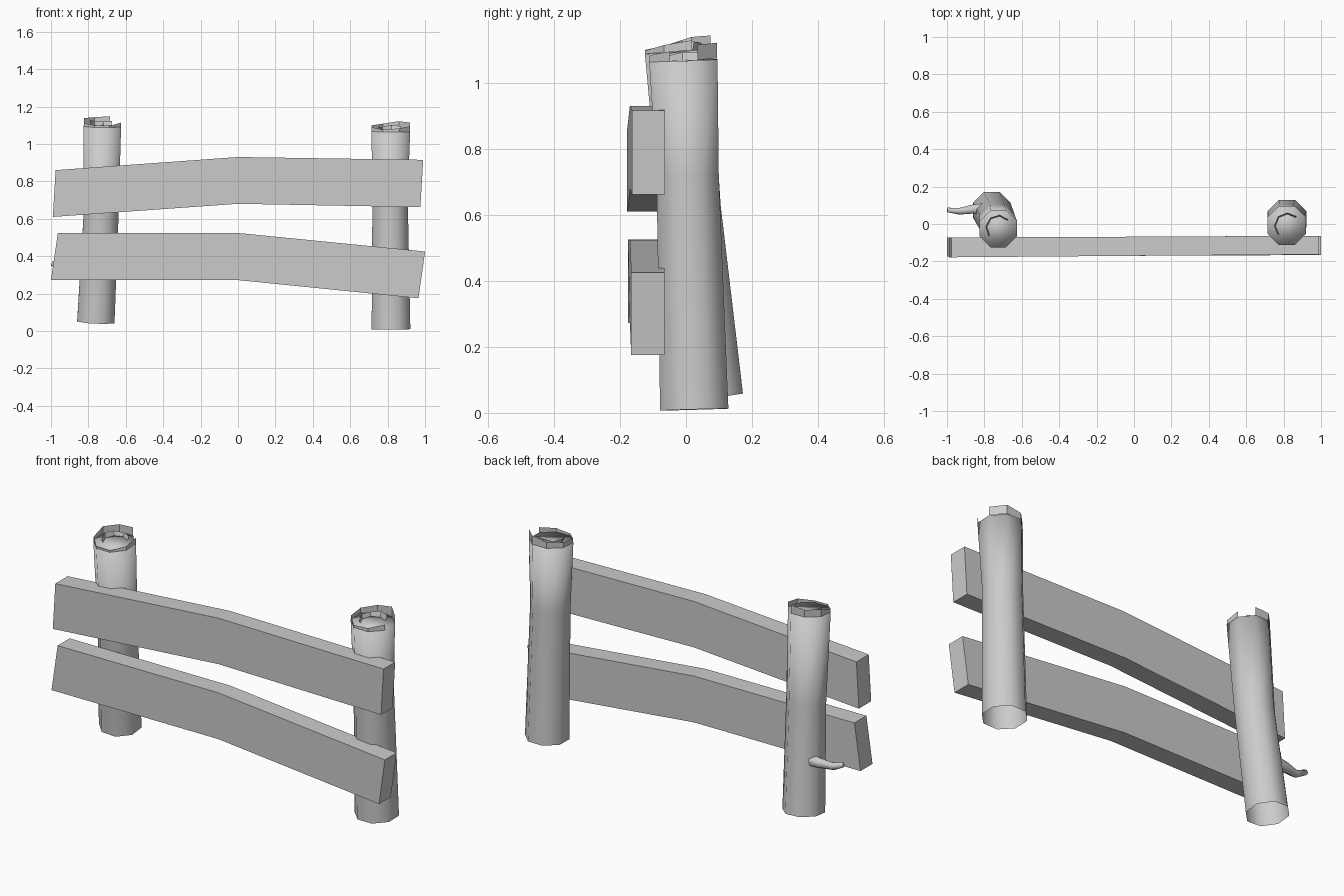
import bpy, bmesh, math
from mathutils import Vector

if "Cube" in bpy.data.objects:
    bpy.data.objects.remove(bpy.data.objects["Cube"])


def finish(name, bm, smooth=None):
    mesh = bpy.data.meshes.new(name)
    bm.to_mesh(mesh)
    bm.free()
    ob = bpy.data.objects.new(name, mesh)
    bpy.context.collection.objects.link(ob)
    if smooth is not None:
        for p in mesh.polygons:
            p.use_smooth = True
        if smooth < 180:
            bpy.ops.object.select_all(action='DESELECT')
            ob.select_set(True)
            bpy.context.view_layer.objects.active = ob
            bpy.ops.object.shade_smooth_by_angle(angle=math.radians(smooth))
    return ob


def tube(name, path, radii, sides, side_axis, turn=0.0):
    """Low-poly tube along a path, open at the start and capped at the end."""
    bm = bmesh.new()
    pts = [Vector(p) for p in path]
    rings = []
    for i, (p, r) in enumerate(zip(pts, radii)):
        d = (pts[min(i + 1, len(pts) - 1)] - pts[max(i - 1, 0)]).normalized()
        u = (Vector(side_axis) - d * d.dot(Vector(side_axis))).normalized()
        v = d.cross(u)
        ring = []
        for k in range(sides):
            a = 2 * math.pi * k / sides + turn
            ring.append(bm.verts.new(p + (u * math.cos(a) + v * math.sin(a)) * r))
        rings.append(ring)
    for a, b in zip(rings, rings[1:]):
        for k in range(sides):
            n = (k + 1) % sides
            bm.faces.new((a[k], a[n], b[n], b[k]))
    bm.faces.new(rings[-1])
    return finish(name, bm, 180)


def bark_strip(name, centre, slope, start, heights, radius, flare=0.0, step=45):
    """Thin upright strip of splintered bark following the post rim."""
    bm = bmesh.new()
    c = Vector(centre)
    cols = []
    for i, h in enumerate(heights):
        a = math.radians(start + step * i)
        d = Vector((math.cos(a), math.sin(a), 0))
        low = c + d * radius
        low.z += slope * d.y * radius
        cols.append((bm.verts.new(low), bm.verts.new(low + d * flare + Vector((0, 0, h)))))
    for a, b in zip(cols, cols[1:]):
        bm.faces.new((a[0], b[0], b[1], a[1]))
    finish(name, bm)


def plank(name, sections):
    """Bent board: each section is (bottom x, bottom z, top x, top z, front y, back y)."""
    bm = bmesh.new()
    rings = [[bm.verts.new(p) for p in ((xb, f, zb), (xb, b, zb), (xt, b, zt), (xt, f, zt))]
             for xb, zb, xt, zt, f, b in sections]
    for a, b in zip(rings, rings[1:]):
        for k in range(4):
            n = (k + 1) % 4
            bm.faces.new((a[k], a[n], b[n], b[k]))
    bm.faces.new(rings[0])
    bm.faces.new(rings[-1])
    bmesh.ops.recalc_face_normals(bm, faces=bm.faces)
    finish(name, bm)


# Posts
eighth = math.pi / 8
tube("left_post", [(-0.76, 0.073, 0.05), (-0.732, 0.012, 0.62), (-0.725, -0.025, 1.095)],
     [0.108, 0.101, 0.108], 8, (1, 0, 0), eighth)
tube("right_post", [(0.818, 0.025, 0.01), (0.813, 0.005, 0.72), (0.817, -0.008, 1.067)],
     [0.112, 0.102, 0.112], 8, (1, 0, 0), eighth)

# Splintered bark on the post tops
bark_strip("left_bark_rim", (-0.725, -0.025, 1.095), 0.08, 67.5,
           [0.045, 0.04, 0.04, 0.02, 0.012, 0.01, 0.022, 0.03], 0.107)
bark_strip("left_bark_inner", (-0.725, -0.02, 1.09), 0.08, 40,
           [0.03, 0.025, 0.03, 0.035, 0.025], 0.06, 0.008)
bark_strip("right_bark_rim", (0.817, -0.008, 1.067), 0.06, 22.5,
           [0.045, 0.048, 0.035, 0.03, 0.025, 0.015, 0.022, 0.03], 0.111)
bark_strip("right_bark_inner", (0.82, -0.01, 1.063), 0.06, 45,
           [0.03, 0.035, 0.025, 0.03, 0.02], 0.062, 0.008)

# Rails nailed to the front of the posts
plank("upper_rail", [(-0.99, 0.61, -0.975, 0.86, -0.178, -0.072),
                     (0, 0.68, 0, 0.93, -0.17, -0.068),
                     (0.975, 0.662, 0.99, 0.915, -0.163, -0.063)])
plank("lower_rail", [(-1.0, 0.273, -0.963, 0.525, -0.175, -0.072),
                     (0, 0.272, 0, 0.524, -0.17, -0.068),
                     (0.965, 0.175, 1.0, 0.425, -0.166, -0.065)])

# Broken twig on the left post
tube("twig", [(-0.81, 0.08, 0.34), (-0.86, 0.08, 0.338), (-0.935, 0.068, 0.335), (-0.995, 0.075, 0.362)],
     [0.034, 0.028, 0.02, 0.014], 6, (0, 0, 1))
